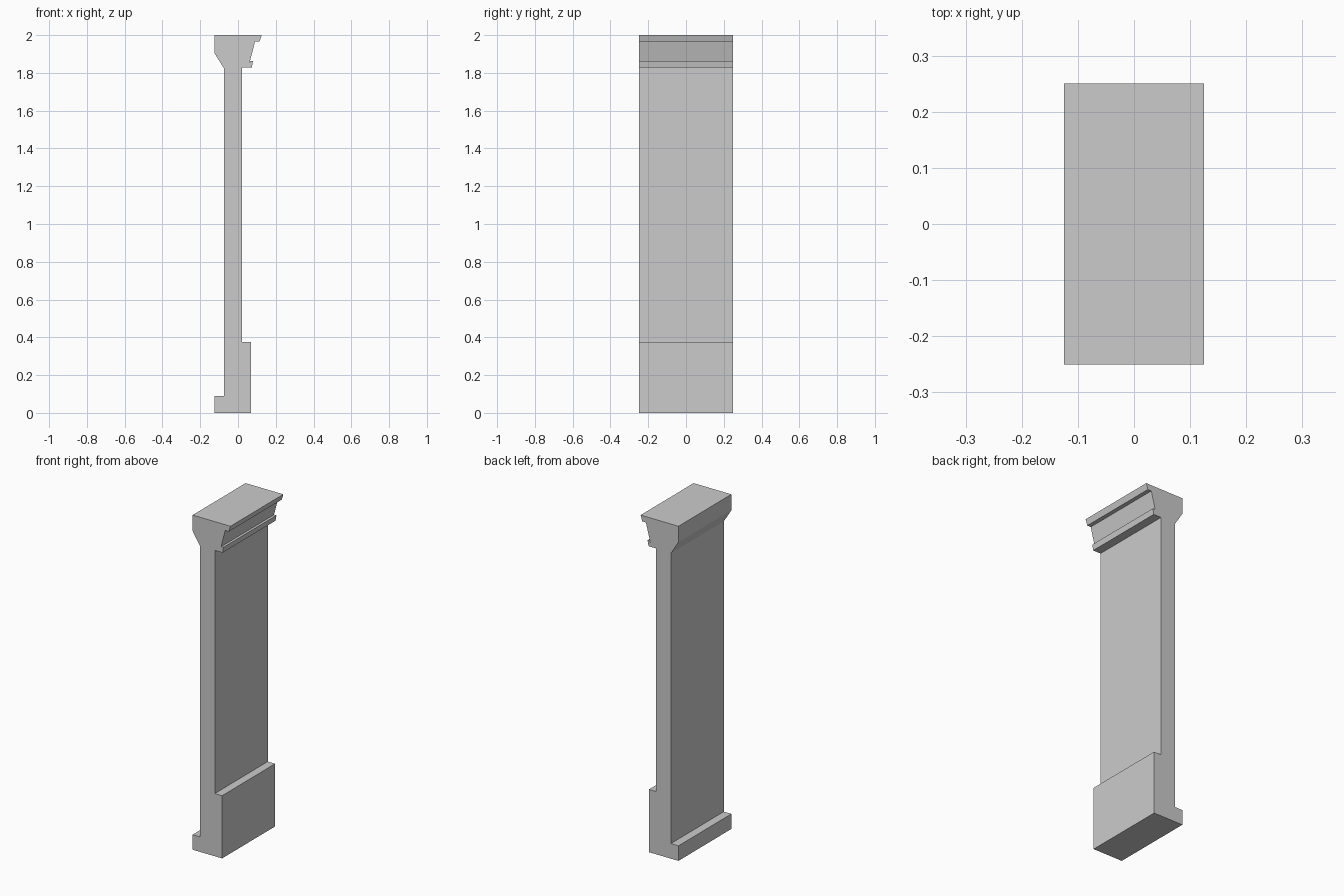
import bpy, bmesh

if "Cube" in bpy.data.objects:
    bpy.data.objects.remove(bpy.data.objects["Cube"])

HALF_DEPTH = 0.25


def extrude_profile(name, points):
    """Extrude a closed x-z profile along y, symmetric about y = 0."""
    bm = bmesh.new()
    face = bm.faces.new([bm.verts.new((x, -HALF_DEPTH, z)) for x, z in points])
    result = bmesh.ops.extrude_face_region(bm, geom=[face])
    moved = [g for g in result["geom"] if isinstance(g, bmesh.types.BMVert)]
    bmesh.ops.translate(bm, verts=moved, vec=(0, 2 * HALF_DEPTH, 0))
    bmesh.ops.recalc_face_normals(bm, faces=bm.faces)
    mesh = bpy.data.meshes.new(name)
    bm.to_mesh(mesh)
    bm.free()
    obj = bpy.data.objects.new(name, mesh)
    bpy.context.collection.objects.link(obj)
    return obj


# Stepped foot: low toe on the left, tall skirting block on the right
foot = [(-0.125, 0), (0.07, 0), (0.07, 0.375), (0.022, 0.375)]
# Flared cap: lower lip, slanted recess and upper lip on the right
cap_right = [(0.022, 1.828), (0.073, 1.828), (0.079, 1.862), (0.064, 1.862),
             (0.059, 1.846), (0.09, 1.965), (0.114, 1.965), (0.125, 2.0)]
cap_left = [(-0.125, 2.0), (-0.125, 1.905), (-0.075, 1.825)]
# Left side of the shaft down to the toe
toe = [(-0.075, 0.09), (-0.125, 0.09)]

# One continuous wall section
extrude_profile("wall_panel", foot + cap_right + cap_left + toe)
